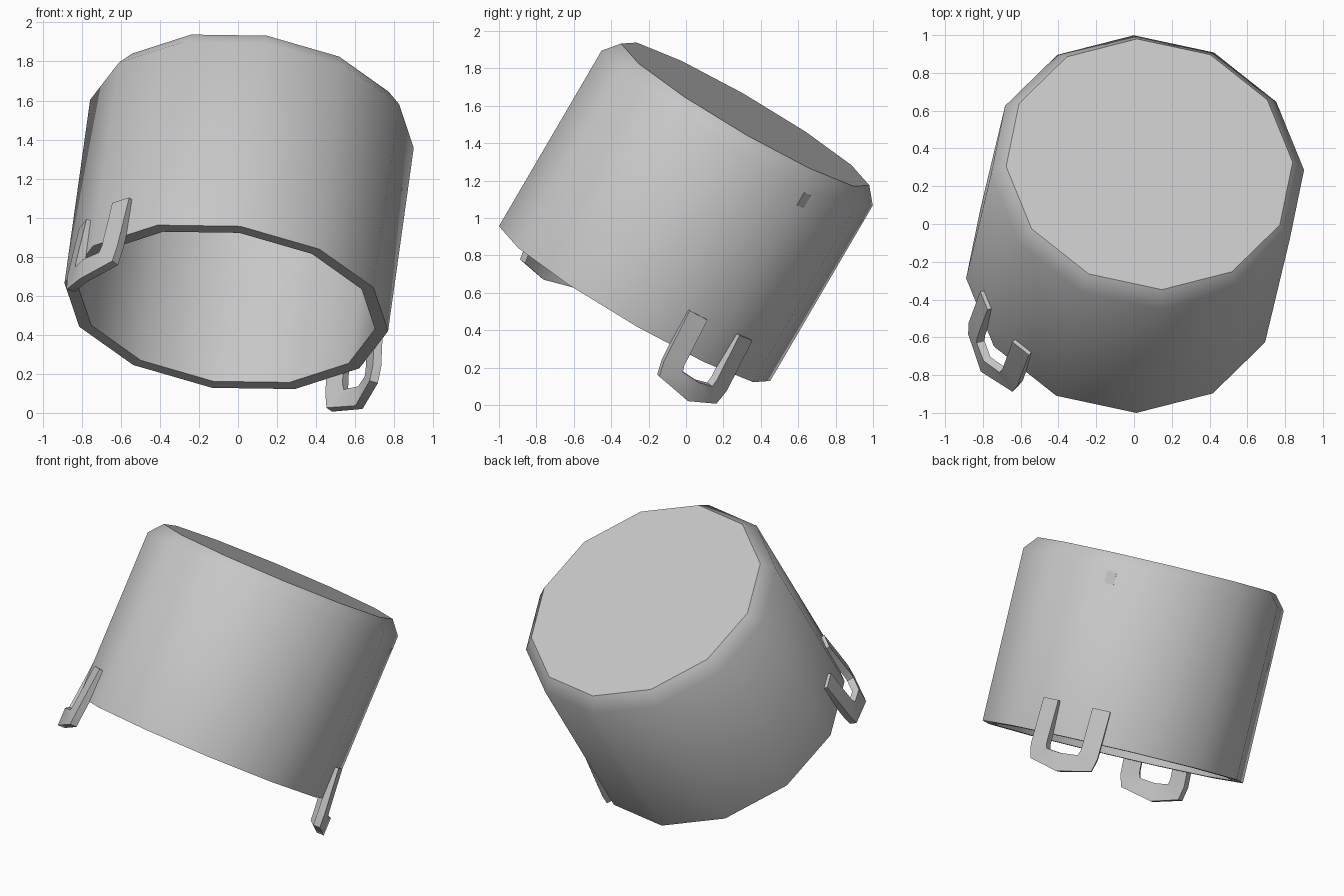
import bpy, bmesh, math
from mathutils import Vector, Matrix

cube = bpy.data.objects.get("Cube")
if cube:
    bpy.data.objects.remove(cube, do_unlink=True)

grey = bpy.data.materials.new("plain_grey")
grey.use_nodes = True
colour = (0.57, 0.57, 0.57, 1)
grey.diffuse_color = colour
grey.node_tree.nodes["Principled BSDF"].inputs["Base Color"].default_value = colour

# Tilted frame: local z runs from the open rim to the closed end
axis = Vector((0.12, 0.501, 0.857)).normalized()
side = Vector((-0.987, -0.01, 0.155))
side = (side - axis * side.dot(axis)).normalized()
frame = Matrix((side, axis.cross(side), axis)).transposed().to_4x4()
frame.translation = (-0.06, -0.275, 0.542)


def finish(name, bm, angle, matrix):
    bmesh.ops.recalc_face_normals(bm, faces=bm.faces)
    mesh = bpy.data.meshes.new(name)
    bm.to_mesh(mesh)
    bm.free()
    mesh.materials.append(grey)
    obj = bpy.data.objects.new(name, mesh)
    bpy.context.collection.objects.link(obj)
    obj.matrix_world = matrix
    bpy.ops.object.select_all(action="DESELECT")
    obj.select_set(True)
    bpy.context.view_layer.objects.active = obj
    bpy.ops.object.shade_smooth_by_angle(angle=math.radians(angle))
    return obj


# Bucket: twelve-sided shell, (radius, height) from inner floor to outer cap
SIDES = 12
RADIUS = 0.838
profile = [(0.77, 1.1), (0.77, 0), (RADIUS, 0), (RADIUS, 1.095), (0.767, 1.18)]
bm = bmesh.new()
rings = []
for r, z in profile:
    angles = [math.tau * i / SIDES for i in range(SIDES)]
    rings.append([bm.verts.new((r * math.cos(t), r * math.sin(t), z)) for t in angles])
for low, high in zip(rings, rings[1:]):
    for i in range(SIDES):
        j = (i + 1) % SIDES
        bm.faces.new((low[i], low[j], high[j], high[i]))
bm.faces.new(rings[0])
bm.faces.new(rings[-1])
finish("bucket", bm, 46, frame)


# Lugs: U-shaped straps folded over a wall corner, standing off slightly at the rim
def strap_point(t, z):
    gap = 0.03 * min(1, (0.21 - z) / 0.3)
    return (RADIUS + gap - abs(t) * math.tan(math.pi / SIDES), t, z)


outer = [(0.22, 0.21), (0.22, -0.09), (0.2, -0.175), (0, -0.22)]
inner = [(0.11, 0.21), (0.11, -0.06), (0.1, -0.095), (0, -0.105)]


def add_lug(name, degrees):
    bm = bmesh.new()

    def full_outline(half):
        points = half + [(-t, z) for t, z in reversed(half[:-1])]
        return [bm.verts.new(strap_point(t, z)) for t, z in points]

    a, b = full_outline(outer), full_outline(inner)
    for i in range(len(a) - 1):
        bm.faces.new((a[i], a[i + 1], b[i + 1], b[i]))
    turn = Matrix.Rotation(math.radians(degrees), 4, "Z")
    lug = finish(name, bm, 40, frame @ turn)
    thick = lug.modifiers.new("thickness", "SOLIDIFY")
    thick.thickness = 0.045
    thick.offset = 0
    # Keep the strap's cut edges crisp
    crisp = lug.modifiers.new("crisp_edges", "EDGE_SPLIT")
    crisp.split_angle = math.radians(40)


add_lug("right_lug", 30)
add_lug("left_lug", 210)

# Small flush plate on one wall facet near the closed end
bm = bmesh.new()
bmesh.ops.create_cube(bm, size=1)
bmesh.ops.scale(bm, verts=bm.verts, vec=(0.004, 0.06, 0.08))
facet = RADIUS * math.cos(math.pi / SIDES)
bmesh.ops.translate(bm, verts=bm.verts, vec=(facet, -0.183, 1.02))
finish("small_plate", bm, 30, frame @ Matrix.Rotation(math.radians(225), 4, "Z"))
